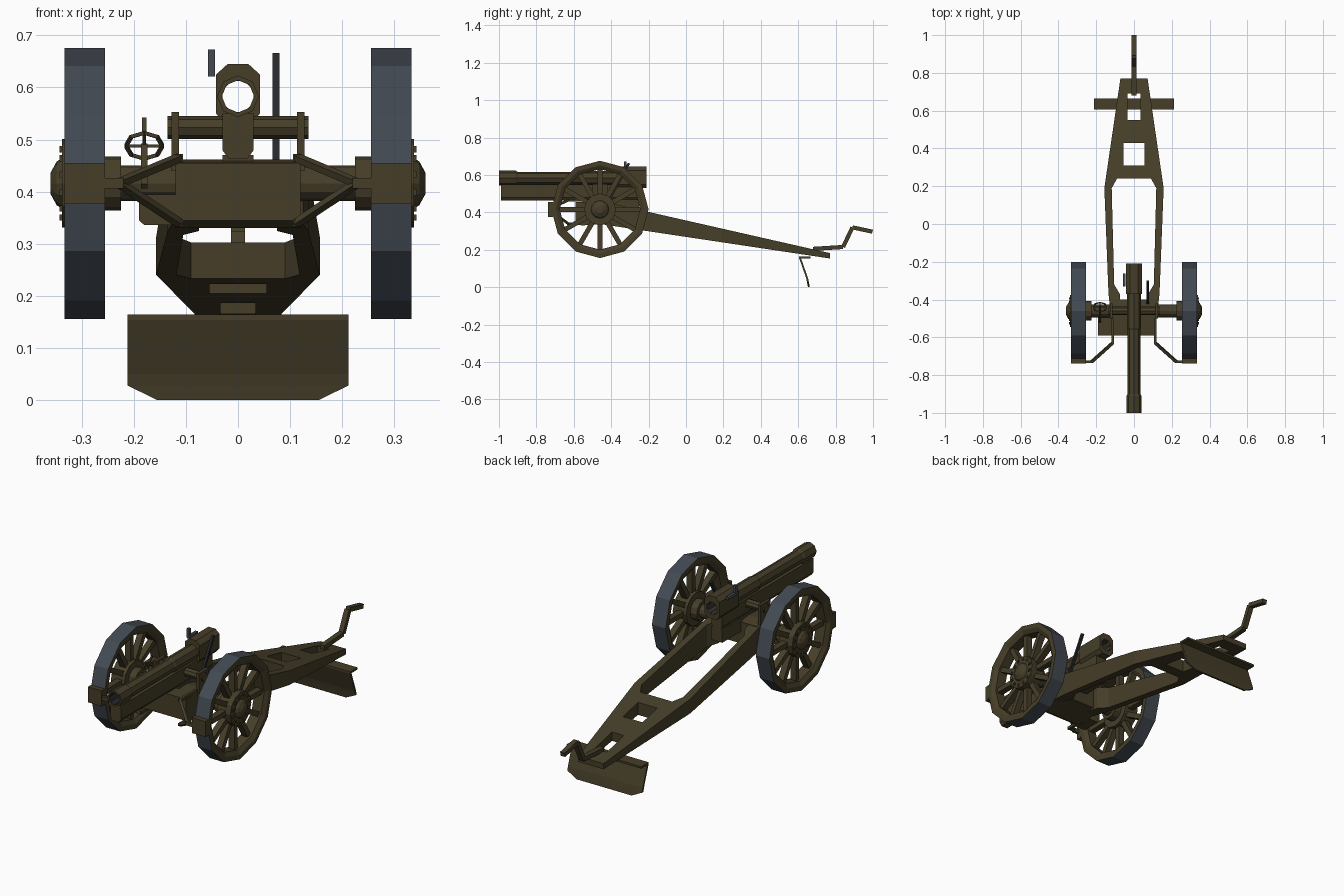
import bpy, bmesh, math
from mathutils import Vector

if "Cube" in bpy.data.objects:
    bpy.data.objects.remove(bpy.data.objects["Cube"])


def material(name, rgb):
    m = bpy.data.materials.new(name)
    m.diffuse_color = (*rgb, 1)
    m.use_nodes = True
    m.node_tree.nodes["Principled BSDF"].inputs["Base Color"].default_value = m.diffuse_color
    return m


OLIVE = material("olive_drab", (0.061, 0.048, 0.022))
TYRE = material("tyre_blue_grey", (0.055, 0.067, 0.083))
DARK = material("dark_metal", (0.018, 0.020, 0.023))


def finish(name, bm, mats=(OLIVE,), mirror=False):
    bmesh.ops.remove_doubles(bm, verts=bm.verts, dist=1e-5)
    bmesh.ops.recalc_face_normals(bm, faces=bm.faces)
    me = bpy.data.meshes.new(name)
    bm.to_mesh(me)
    bm.free()
    for m in mats:
        me.materials.append(m)
    ob = bpy.data.objects.new(name, me)
    bpy.context.collection.objects.link(ob)
    if mirror:
        ob.modifiers.new("mirror", 'MIRROR')
    return ob


def loft(bm, loops, close=False, caps=False):
    """Bridge equal-length point loops; optionally close the stack or cap it."""
    rings = [[bm.verts.new(p) for p in lp] for lp in loops]
    n = len(rings[0])
    pairs = list(zip(rings, rings[1:])) + ([(rings[-1], rings[0])] if close else [])
    for a, b in pairs:
        for i in range(n):
            bm.faces.new((a[i], a[(i + 1) % n], b[(i + 1) % n], b[i]))
    if caps:
        bm.faces.new(rings[0])
        bm.faces.new(rings[-1])


def lathe(name, prof, axis, centre, n, close=False, phase=0.0, **kw):
    """Turn (along, radius) points round the x or y axis."""
    loops = []
    for a, r in prof:
        lp = []
        for i in range(n):
            t = phase + 2 * math.pi * i / n
            s, c = r * math.sin(t), r * math.cos(t)
            lp.append((a, centre[1] + s, centre[2] + c) if axis == 'X'
                      else (centre[0] + s, a, centre[2] + c))
        loops.append(lp)
    bm = bmesh.new()
    loft(bm, loops, close, not close)
    return finish(name, bm, **kw)


def bars(name, items, **kw):
    """Square bars (start, end, width, height)."""
    bm = bmesh.new()
    for p, q, w, h in items:
        p, q = Vector(p), Vector(q)
        d = (q - p).normalized()
        ref = Vector((1, 0, 0)) if abs(d.x) < 0.9 else Vector((0, 0, 1))
        u = d.cross(ref).normalized()
        v = d.cross(u)
        cs = [u * (w / 2 * a) + v * (h / 2 * b) for a, b in ((1, 1), (-1, 1), (-1, -1), (1, -1))]
        loft(bm, [[p + c for c in cs], [q + c for c in cs]], caps=True)
    return finish(name, bm, **kw)


def box(name, x, y, z, **kw):
    bm = bmesh.new()
    loft(bm, [[(a, b, c) for a, b in ((x[0], y[0]), (x[1], y[0]), (x[1], y[1]), (x[0], y[1]))]
              for c in z], caps=True)
    return finish(name, bm, **kw)


def extrude_y(name, pts, y0, y1, **kw):
    """Extrude an (x, z) outline along y."""
    bm = bmesh.new()
    loft(bm, [[(x, y, z) for x, z in pts] for y in (y0, y1)], caps=True)
    return finish(name, bm, **kw)


# Wheels: rim with tyre tread, spokes, hub
WC = (0, -0.46, 0.416)
rim = lathe("wheel_rims", [(0.255, 0.26), (0.333, 0.26), (0.333, 0.236), (0.32, 0.215),
                           (0.268, 0.215), (0.255, 0.236)],
            'X', WC, 12, close=True, mats=(OLIVE, TYRE), mirror=True)
for f in rim.data.polygons:
    radial = Vector((0, f.center.y - WC[1], f.center.z - WC[2]))
    if abs(f.normal.x) < 0.1 and radial.length > 0.24:
        f.material_index = 1


def polar(x, r, i, n):
    t = 2 * math.pi * i / n
    return (x, WC[1] + r * math.sin(t), WC[2] + r * math.cos(t))


bars("wheel_spokes", [(polar(0.294, 0.05, i, 12), polar(0.294, 0.222, i, 12), 0.026, 0.032)
                      for i in range(12)], mirror=True)
lathe("wheel_hubs", [(0.225, 0.052), (0.262, 0.052), (0.262, 0.085), (0.338, 0.085), (0.338, 0.048),
                     (0.348, 0.042), (0.36, 0.02)], 'X', WC, 12, mirror=True)
bars("hub_bolts", [(polar(0.335, 0.068, i + 0.5, 12), polar(0.343, 0.068, i + 0.5, 12), 0.012, 0.012)
                   for i in range(12)], mirror=True)
lathe("axle", [(-0.24, 0.034), (0.24, 0.034)], 'X', WC, 12)

# Gun barrel with open bore
barrel = lathe("barrel", [(-1.0, 0.04), (-0.91, 0.04), (-0.90, 0.034), (-0.56, 0.034), (-0.55, 0.038),
                          (-0.22, 0.038), (-0.22, 0.031), (-1.0, 0.031)],
               'Y', (0, 0, 0.583), 8, close=True, mats=(OLIVE, DARK))
for f in barrel.data.polygons:
    if abs(f.normal.y) < 0.1 and math.hypot(f.center.x, f.center.z - 0.583) < 0.03:
        f.material_index = 1

# Breech ring around the bore
outer = [(0.02, 0.645), (0.042, 0.625), (0.042, 0.55), (0.025, 0.53),
         (-0.025, 0.53), (-0.042, 0.55), (-0.042, 0.625), (-0.02, 0.645)]
inner = [(0.032 * math.sin(t), 0.583 + 0.032 * math.cos(t))
         for t in (math.pi / 8 + math.pi / 4 * i for i in range(8))]
bm = bmesh.new()
loft(bm, [[(x, y, z) for x, z in lp] for lp, y in
          ((outer, -0.37), (outer, -0.21), (inner, -0.21), (inner, -0.37))], close=True)
finish("breech", bm)

# Recoil cradle and its support
extrude_y("cradle", [(-0.03, 0.55), (0.03, 0.55), (0.03, 0.48), (0.018, 0.463), (-0.018, 0.463), (-0.03, 0.48)],
          -0.99, -0.25)
box("cradle_pedestal", (-0.03, 0.03), (-0.52, -0.25), (0.40, 0.47))

# Trunnion and side brackets
lathe("trunnion", [(-0.135, 0.022), (0.135, 0.022)], 'X', (0, -0.46, 0.523), 8)
box("trunnion_brackets", (0.113, 0.128), (-0.50, -0.42), (0.44, 0.553), mirror=True)

# Carriage box, chamfered below, and side tool box
bm = bmesh.new()
loft(bm, [[(x, y, z) for y, z in ((-0.59, 0.455), (-0.46, 0.462), (-0.40, 0.45), (-0.40, 0.34),
                                  (-0.56, 0.33), (-0.59, 0.345))] for x in (-0.12, 0.12)], caps=True)
finish("carriage_box", bm)
extrude_y("tool_box", [(-0.19, 0.345), (-0.18, 0.336), (-0.12, 0.336), (-0.12, 0.395), (-0.19, 0.395)],
          -0.59, -0.49)

# Box trail: half plan outline with notches that mirror into openings
plan = [(0, 0.24), (0.09, 0.24), (0.118, 0.19), (0.105, -0.32), (0.075, -0.37), (0.075, -0.46),
        (0.125, -0.46), (0.135, -0.37), (0.157, 0.19), (0.072, 0.77), (0, 0.77), (0, 0.69),
        (0.034, 0.69), (0.034, 0.55), (0, 0.55), (0, 0.43), (0.055, 0.43), (0.055, 0.31), (0, 0.31)]
bm = bmesh.new()
loft(bm, [[(x, y, 0.357 - 0.227 * y) for x, y in plan],
          [(x, y, 0.269 - 0.15 * y) for x, y in plan]], caps=True)
bmesh.ops.delete(bm, geom=[f for f in bm.faces if all(v.co.x == 0 for v in f.verts)], context='FACES_ONLY')
finish("trail", bm, mirror=True)

# Ground spade, slightly curved back
bm = bmesh.new()
loft(bm, [[(-w, y - 0.005, z), (w, y - 0.005, z), (w, y + 0.005, z), (-w, y + 0.005, z)]
          for w, y, z in ((0.212, 0.61, 0.155), (0.212, 0.647, 0.05), (0.212, 0.652, 0.028), (0.155, 0.657, 0))],
     caps=True)
finish("spade", bm)
box("spade_mount", (-0.212, 0.212), (0.605, 0.665), (0.154, 0.164))

# Cranked handspike at the trail end
path = [(0, 0.68, 0.205), (0, 0.84, 0.215), (0, 0.89, 0.32), (0, 0.997, 0.297)]
bars("handspike", [(a, b, 0.022, 0.026) for a, b in zip(path, path[1:])])

# Brake shoes in front of the wheels with their struts
extrude_y("brake_shoes", [(0.255, 0.376), (0.333, 0.376), (0.333, 0.455), (0.255, 0.455)],
          -0.738, -0.712, mirror=True)
bars("brake_struts", [((0.30, -0.73, 0.416), (0.22, -0.73, 0.416), 0.014, 0.02),
                      ((0.225, -0.73, 0.418), (0.113, -0.63, 0.465), 0.014, 0.014),
                      ((0.113, -0.635, 0.465), (0.113, -0.50, 0.465), 0.014, 0.014),
                      ((0.225, -0.73, 0.414), (0.113, -0.63, 0.34), 0.014, 0.014),
                      ((0.113, -0.635, 0.34), (0.113, -0.55, 0.34), 0.014, 0.014)], mirror=True)

# Tilted laying handwheel
hub = Vector((-0.18, -0.44, 0.488))
across, up, axis = Vector((1, 0, 0)), Vector((0, -1, 1)).normalized(), Vector((0, 1, 1)).normalized()
rimpts = [hub + 0.035 * (across * math.sin(t) + up * math.cos(t))
          for t in (math.pi / 4 * i for i in range(8))]
bars("handwheel", [(rimpts[i], rimpts[(i + 1) % 8], 0.007, 0.007) for i in range(8)]
     + [(rimpts[i], rimpts[i + 4], 0.006, 0.006) for i in (0, 2)]
     + [(hub, hub - axis * 0.11, 0.012, 0.012), (rimpts[0], rimpts[0] + axis * 0.038, 0.008, 0.008)])

# Sight and breech lever
bars("sight", [((-0.051, -0.325, 0.625), (-0.051, -0.325, 0.673), 0.014, 0.014),
               ((-0.051, -0.33, 0.628), (-0.051, -0.262, 0.628), 0.014, 0.014)], mats=(TYRE,))
bars("breech_lever", [((0.073, -0.42, 0.45), (0.073, -0.305, 0.663), 0.013, 0.013)], mats=(DARK,))
